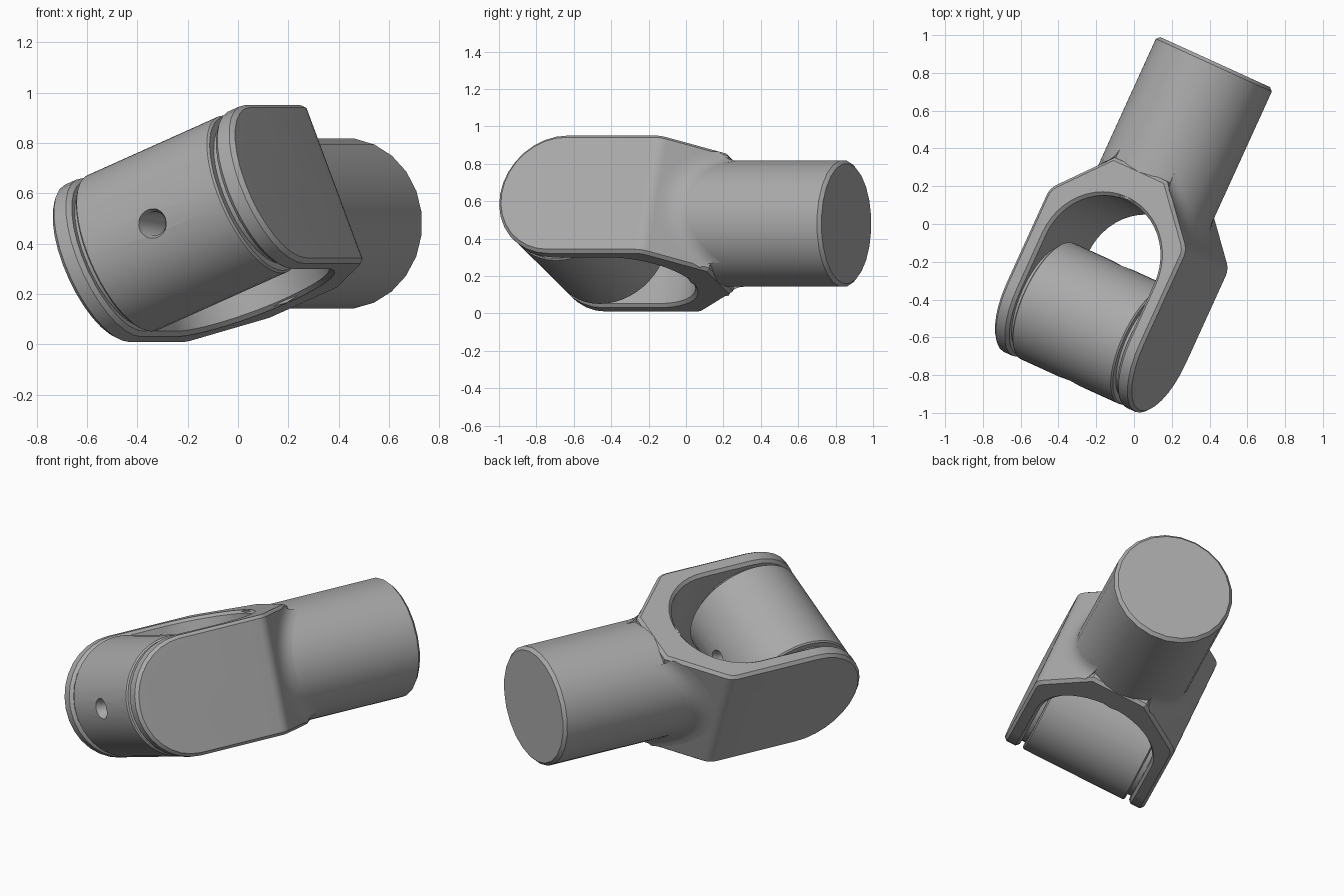
import bpy, bmesh
from math import sin, cos, pi, radians
from mathutils import Matrix

cube = bpy.data.objects.get("Cube")
if cube:
    bpy.data.objects.remove(cube)

R = 0.34            # shaft radius and half width of the fork arms
PIN_Y = -1.52       # cross barrel axis
KNEE, NECK = (0.43, -0.97), (0.165, -0.68)   # ends of the sloped shoulder
SLOPE = (NECK[1] - KNEE[1]) / (NECK[0] - KNEE[0])
POSE = (Matrix.Translation((0.43, 0.857, 0.48))
        @ Matrix.Rotation(radians(-24.5), 4, 'Z')
        @ Matrix.Rotation(radians(-22.2), 4, 'Y'))

steel = bpy.data.materials.new("grey_steel")
steel.use_nodes = True
GREY = (0.4, 0.4, 0.4, 1)
steel.diffuse_color = GREY
steel.node_tree.nodes["Principled BSDF"].inputs["Base Color"].default_value = GREY


def finish(name, bm):
    bmesh.ops.recalc_face_normals(bm, faces=bm.faces)
    me = bpy.data.meshes.new(name)
    bm.to_mesh(me)
    bm.free()
    me.materials.append(steel)
    ob = bpy.data.objects.new(name, me)
    bpy.context.collection.objects.link(ob)
    ob.matrix_world = POSE
    return ob


def prism(name, points, offset):
    """Close a 3D outline and push it along offset."""
    bm = bmesh.new()
    face = bm.faces.new([bm.verts.new(p) for p in points])
    ext = bmesh.ops.extrude_face_region(bm, geom=[face])
    verts = [g for g in ext["geom"] if isinstance(g, bmesh.types.BMVert)]
    bmesh.ops.translate(bm, verts=verts, vec=offset)
    return finish(name, bm)


def lathe(name, profile, axis, center_y, segments):
    """Solid turned from (along, radius) pairs about the x or y axis."""
    bm = bmesh.new()
    rings = []
    for a, r in profile:
        ring = []
        for i in range(segments):
            t = 2 * pi * i / segments
            c, s = r * cos(t), r * sin(t)
            co = (a, center_y + c, s) if axis == 'X' else (c, center_y + a, s)
            ring.append(bm.verts.new(co))
        rings.append(ring)
    for lo, hi in zip(rings, rings[1:]):
        for i in range(segments):
            j = (i + 1) % segments
            bm.faces.new((lo[i], lo[j], hi[j], hi[i]))
    bm.faces.new(rings[0])
    bm.faces.new(rings[-1])
    return finish(name, bm)


def cut(ob, tool, operation):
    mod = ob.modifiers.new("cut", 'BOOLEAN')
    mod.operation, mod.object, mod.solver = operation, tool, 'EXACT'
    tool.hide_render = True
    tool.hide_set(True)


def apply_all(ob, *tools):
    dg = bpy.context.evaluated_depsgraph_get()
    me = bpy.data.meshes.new_from_object(ob.evaluated_get(dg))
    ob.modifiers.clear()
    ob.data = me
    for t in tools:
        bpy.data.objects.remove(t)


def shade(ob, angle=30):
    bpy.ops.object.select_all(action='DESELECT')
    ob.select_set(True)
    bpy.context.view_layer.objects.active = ob
    bpy.ops.object.shade_smooth_by_angle(angle=radians(angle))


# Fork: plan outline with softened knees and a round-bottomed slot
def knee(t):
    k = 0.04
    a = (KNEE[0], KNEE[1] - k)
    b = (KNEE[0] - k * 0.7, KNEE[1] - k * 0.7 * SLOPE)
    return tuple((1 - t) ** 2 * p + 2 * t * (1 - t) * q + t * t * r
                 for p, q, r in zip(a, KNEE, b))


half = [(KNEE[0], -2)] + [knee(i / 4) for i in range(5)] + [NECK]
outer = half + [(-x, y) for x, y in reversed(half)]
slot = [(-R, -2)] + [(-R * cos(pi * i / 24), -1.2 + R * sin(pi * i / 24))
                     for i in range(25)] + [(R, -2)]
fork = prism("fork", [(x, y, -0.5) for x, y in outer + slot], (0, 0, 1))

# Rounded side outline trims the arms
tip = [(PIN_Y - R * sin(pi * i / 16), R * cos(pi * i / 16)) for i in range(17)]
side = [(-0.4, R)] + tip + [(-0.4, -R)]
trim = prism("arm_trim", [(-0.6, y, z) for y, z in side], (1.2, 0, 0))
cut(fork, trim, 'INTERSECT')
bevel = fork.modifiers.new("edge_chamfer", 'BEVEL')
bevel.width, bevel.limit_method, bevel.angle_limit = 0.017, 'ANGLE', radians(60)
apply_all(fork, trim)
shade(fork)

# Shaft with a chamfered end
shaft = lathe("shaft", [(-0.855, R), (-0.018, R), (0, R - 0.018)], 'Y', 0, 24)
shade(shaft)

# Blends where the shaft meets each sloped shoulder
for name, sx in (("left_blend", 1), ("right_blend", -1)):
    bm = bmesh.new()
    rows = []
    for i in range(17):
        t = radians(-60 + 120 * i / 16)
        ground = lambda x: NECK[1] + (x - NECK[0]) * SLOPE
        x, z = R * cos(t), R * sin(t)
        xo = x + 0.06 * cos(t)
        zo = max(-R + 0.005, min(R - 0.005, z + 0.06 * sin(t)))
        on_shaft = (x, ground(x) + 0.07, z)
        corner = (x, ground(x), z)
        on_slope = (xo, ground(xo), zo)
        row = []
        for j in range(6):
            s = j / 5
            co = [(1 - s) ** 2 * a + 2 * s * (1 - s) * b + s * s * c
                  for a, b, c in zip(on_shaft, corner, on_slope)]
            row.append(bm.verts.new((sx * co[0], co[1], co[2])))
        row.append(bm.verts.new((sx * x * 0.95, ground(x) - 0.02, z * 0.95)))
        rows.append(row)
    for a, b in zip(rows, rows[1:]):
        for j in range(7):
            k = (j + 1) % 7
            bm.faces.new((a[j], a[k], b[k], b[j]))
    bm.faces.new(rows[0])
    bm.faces.new(rows[-1])
    shade(finish(name, bm))

# Cross barrel between the arms, stepped down at both ends
L, B = 0.315, 0.338
barrel = lathe("cross_barrel", [(-R - 0.01, 0.3), (-L, 0.3), (-L, B - 0.008), (-L + 0.008, B),
                                (L - 0.008, B), (L, B - 0.008), (L, 0.3), (R + 0.01, 0.3)],
               'X', PIN_Y, 48)
# Through hole with a countersink on both sides
drill = lathe("hole_cutter", [(-0.4, 0.065), (-0.335, 0.06), (-0.312, 0.047),
                              (0.312, 0.047), (0.335, 0.06), (0.4, 0.065)], 'Y', PIN_Y, 24)
cut(barrel, drill, 'DIFFERENCE')
apply_all(barrel, drill)
shade(barrel)
